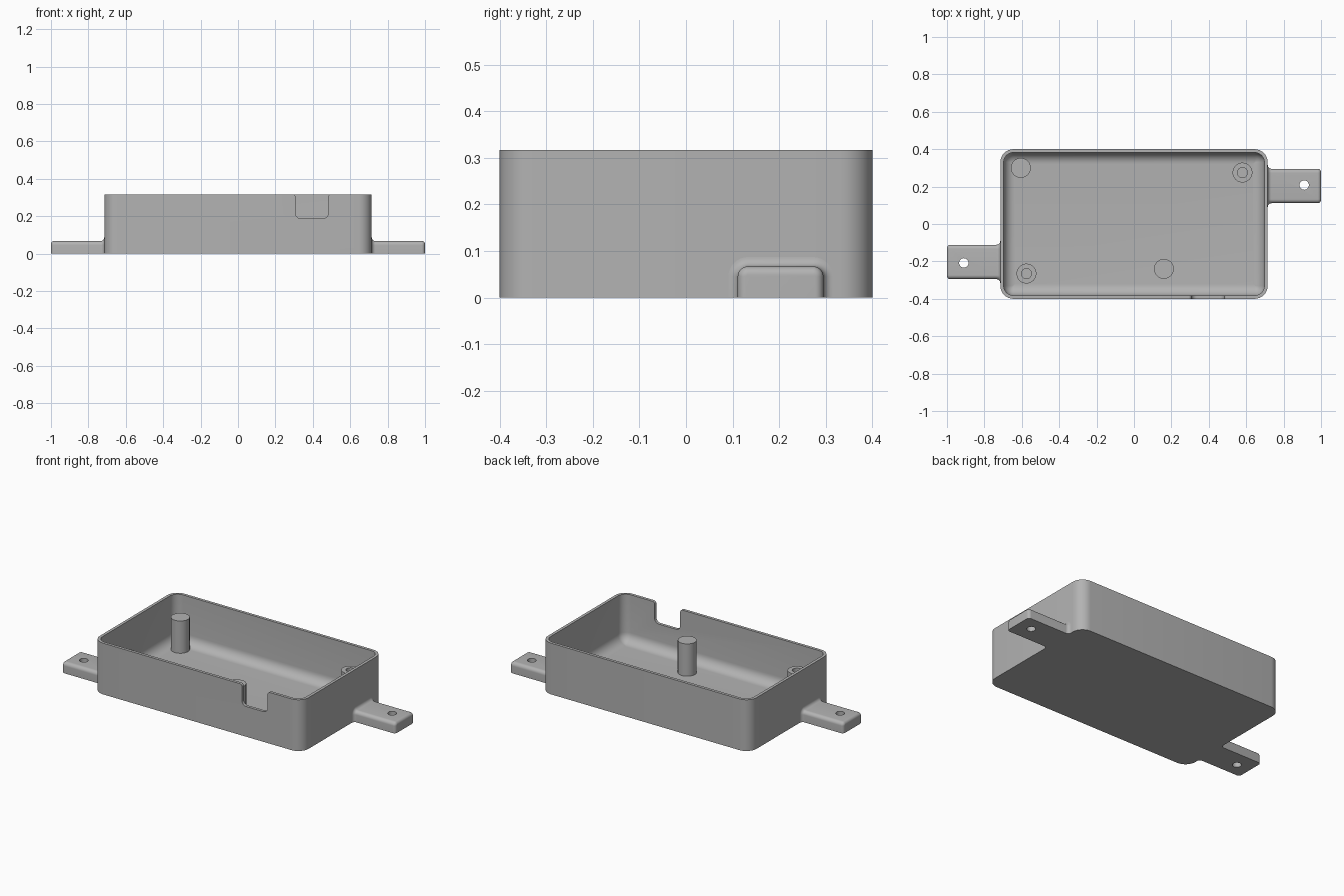
import bpy, bmesh
from math import sin, cos, pi, sqrt
from mathutils import Matrix

cube = bpy.data.objects.get("Cube")
if cube:
    bpy.data.objects.remove(cube, do_unlink=True)

grey = bpy.data.materials.new("plain grey")
grey.use_nodes = True
grey.diffuse_color = (0.45, 0.45, 0.45, 1)
grey.node_tree.nodes["Principled BSDF"].inputs["Base Color"].default_value = grey.diffuse_color

# Main sizes
LENGTH, WIDTH, HEIGHT = 1.43, 0.8, 0.317
WALL, FLOOR, CORNER, COVE = 0.018, 0.022, 0.07, 0.06
POST_TOP, POST_R, BORE_R = 0.222, 0.053, 0.027
EAR_Y, EAR_HALF, EAR_H, EAR_R = 0.203, 0.092, 0.067, 0.022


def loft(name, rings):
    """Skin equal-length point rings and cap both ends."""
    bm = bmesh.new()
    loops = [[bm.verts.new(p) for p in ring] for ring in rings]
    for a, b in zip(loops, loops[1:]):
        for i in range(len(a)):
            j = (i + 1) % len(a)
            bm.faces.new((a[i], a[j], b[j], b[i]))
    bm.faces.new(loops[0])
    bm.faces.new(loops[-1])
    bmesh.ops.recalc_face_normals(bm, faces=bm.faces)
    mesh = bpy.data.meshes.new(name)
    bm.to_mesh(mesh)
    bm.free()
    mesh.materials.append(grey)
    obj = bpy.data.objects.new(name, mesh)
    bpy.context.collection.objects.link(obj)
    return obj


def arc(cx, cy, r, start, end, n=8):
    return [(cx + r * cos(start + (end - start) * i / n),
             cy + r * sin(start + (end - start) * i / n)) for i in range(n + 1)]


def rounded_rect(inset, z):
    """Plan outline of the tray, moved inwards by inset."""
    r = max(CORNER - inset, 0.004)
    hx, hy = LENGTH / 2 - inset - r, WIDTH / 2 - inset - r
    pts = []
    for k, (sx, sy) in enumerate([(1, 1), (-1, 1), (-1, -1), (1, -1)]):
        pts += arc(sx * hx, sy * hy, r, k * pi / 2, (k + 1) * pi / 2)
    return [(x, y, z) for x, y in pts]


def circle(x, y, r, z, n=40):
    return [(px, py, z) for px, py in arc(x, y, r, 0, 2 * pi, n)[:-1]]


def cut(obj, cutter):
    mod = obj.modifiers.new("cut", "BOOLEAN")
    mod.operation, mod.solver, mod.object = "DIFFERENCE", "EXACT", cutter
    bpy.context.view_layer.objects.active = obj
    bpy.ops.object.modifier_apply(modifier=mod.name)
    bpy.data.objects.remove(cutter, do_unlink=True)


def smooth(obj):
    bpy.ops.object.select_all(action="DESELECT")
    obj.select_set(True)
    bpy.context.view_layer.objects.active = obj
    bpy.ops.object.shade_smooth_by_angle(angle=0.6)


# Tray: outer wall, rim, inner wall and coved floor
rings = [rounded_rect(0, 0), rounded_rect(0, HEIGHT), rounded_rect(WALL, HEIGHT)]
for i in range(9):
    a = i / 8 * pi / 2
    rings.append(rounded_rect(WALL + COVE * (1 - cos(a)), FLOOR + COVE * (1 - sin(a))))
tray = loft("tray", rings)

# Cable notch in the front wall: rounded foot, flared mouth
NX, HALF, FOOT, R, FLARE = 0.395, 0.088, 0.187, 0.03, 0.015
side = arc(HALF - R, FOOT + R, R, -pi / 2, 0)
side += arc(HALF + FLARE, HEIGHT - FLARE, FLARE, pi, pi / 2)
side.append((HALF + FLARE, HEIGHT + 0.05))
profile = side + [(-x, z) for x, z in reversed(side)]
cutter = loft("notch_cutter", [[(NX + x, y, z) for x, z in profile]
                               for y in (-WIDTH / 2 - 0.05, -WIDTH / 2 + 0.05)])
cut(tray, cutter)
smooth(tray)

# Support posts and bored screw posts
for name, x, y, bored in [("back_support_post", -0.605, 0.3, False),
                          ("front_support_post", 0.16, -0.24, False),
                          ("back_screw_post", 0.58, 0.275, True),
                          ("front_screw_post", -0.575, -0.265, True)]:
    rings = [circle(x, y, POST_R, FLOOR - 0.005), circle(x, y, POST_R, POST_TOP)]
    if bored:
        rings += [circle(x, y, BORE_R, POST_TOP), circle(x, y, BORE_R, FLOOR + 0.003)]
    smooth(loft(name, rings))


def ear_section(x, grow):
    """Round-topped slab section, grown or shrunk by an offset."""
    w, h, r = EAR_HALF + grow, EAR_H + grow, EAR_R + max(grow, -EAR_R + 0.002)
    pts = [(w, 0)] + arc(w - r, h - r, r, 0, pi / 2)
    pts += arc(r - w, h - r, r, pi / 2, pi) + [(-w, 0)]
    return [(x, EAR_Y + y, z) for y, z in pts]


# Mounting ears: flared root, rounded tip, screw hole
for name, angle in [("left_mounting_ear", 0), ("right_mounting_ear", pi)]:
    root, flare, tip = LENGTH / 2, 0.02, 0.018
    rings = []
    for i in range(8):
        a = i / 7 * pi / 2
        rings.append(ear_section(root + flare * (1 - cos(a)), flare * (1 - sin(a))))
    for i in range(8):
        a = i / 7 * pi / 2
        rings.append(ear_section(1 - tip + tip * sin(a), -tip * (1 - cos(a))))
    ear = loft(name, rings)
    cut(ear, loft("hole_cutter", [circle(0.91, 0.208, 0.025, z) for z in (-0.05, 0.15)]))
    ear.data.transform(Matrix.Rotation(angle, 4, "Z"))
    smooth(ear)
